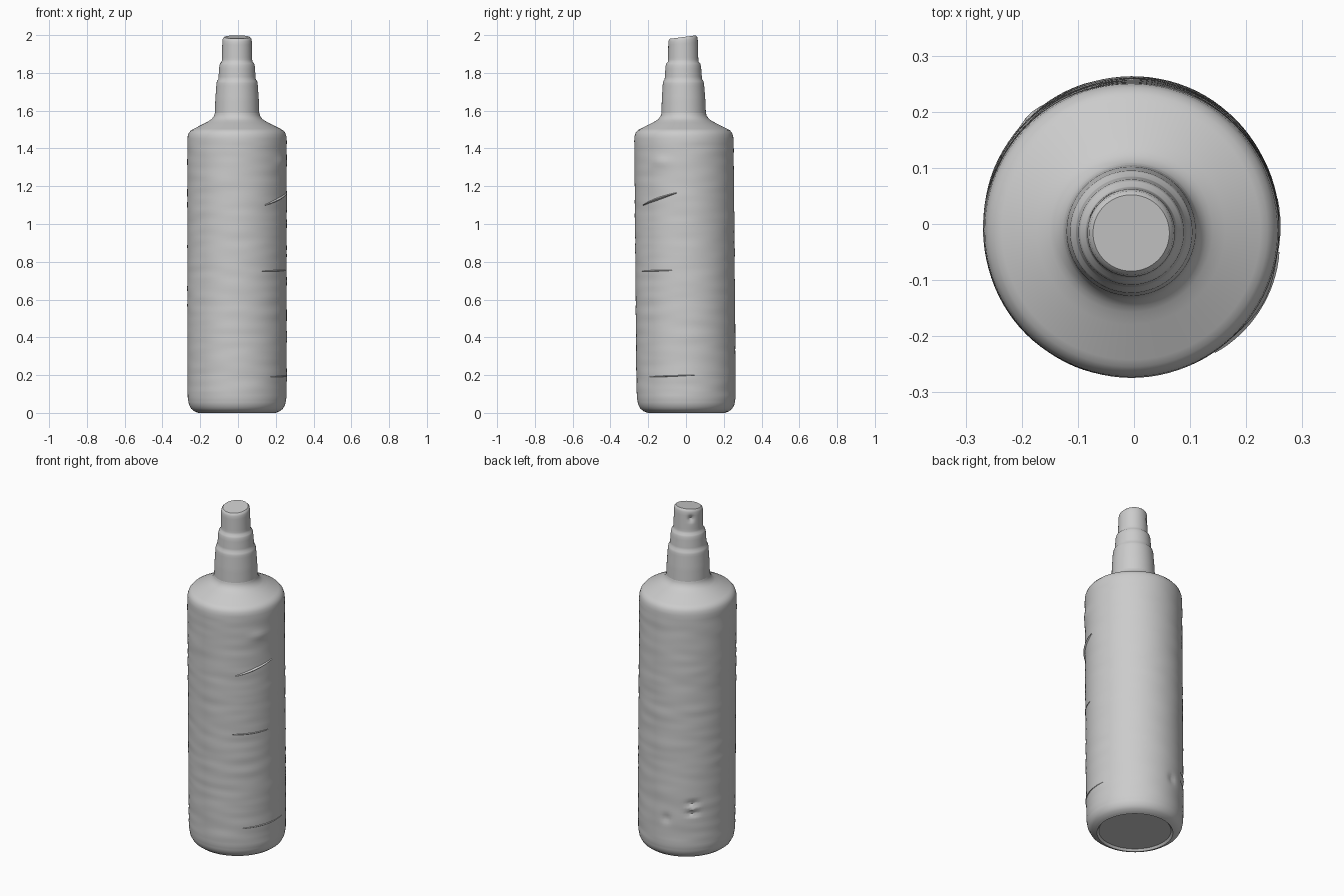
import bpy, bmesh, math
from mathutils import Vector, noise

cube = bpy.data.objects.get("Cube")
if cube:
    bpy.data.objects.remove(cube, do_unlink=True)

grey = bpy.data.materials.new("plain grey")
grey.use_nodes = True
grey.diffuse_color = (0.6, 0.6, 0.6, 1)
grey.node_tree.nodes["Principled BSDF"].inputs["Base Color"].default_value = (0.6, 0.6, 0.6, 1)

SEGS = 96


def lean(z):
    """Centre of the bottle at height z; it leans slightly to the front."""
    return -0.005, 0.002 - 0.009 * z


def refine(profile, step=0.015):
    """Subdivide the long spans of a (radius, height) profile."""
    out = [profile[0]]
    for (r0, z0), (r1, z1) in zip(profile, profile[1:]):
        n = max(1, math.ceil(math.hypot(r1 - r0, z1 - z0) / step))
        out += [(r0 + (r1 - r0) * i / n, z0 + (z1 - z0) * i / n) for i in range(1, n + 1)]
    return out


def lathe(name, profile, offset, cap_bottom=False, cap_top=False, slant=0.0):
    bm = bmesh.new()
    rings = []
    for r, z in refine(profile):
        cx, cy = lean(z)
        ring = []
        for i in range(SEGS):
            a = math.tau * i / SEGS
            rr = r + offset(a, z)
            y = rr * math.sin(a)
            tilt = slant * (y - 0.08) * max(0, (z - 1.88) / 0.12)
            ring.append(bm.verts.new((cx + rr * math.cos(a), cy + y, z + tilt)))
        rings.append(ring)
    for lo, hi in zip(rings, rings[1:]):
        for i in range(SEGS):
            j = (i + 1) % SEGS
            bm.faces.new((lo[i], lo[j], hi[j], hi[i]))
    if cap_bottom:
        bm.faces.new(rings[0][::-1])
    if cap_top:
        bm.faces.new(rings[-1])
    return finish(name, bm)


def finish(name, bm):
    mesh = bpy.data.meshes.new(name)
    bm.to_mesh(mesh)
    bm.free()
    mesh.materials.append(grey)
    ob = bpy.data.objects.new(name, mesh)
    bpy.context.collection.objects.link(ob)
    bpy.ops.object.select_all(action="DESELECT")
    ob.select_set(True)
    bpy.context.view_layer.objects.active = ob
    bpy.ops.object.shade_smooth_by_angle(angle=math.radians(40))
    return ob


# Dents and bumps: angle in degrees, height, half width, half height, depth
DENTS = [(132, 0.34, 0.03, 0.012, -0.014), (132, 0.28, 0.03, 0.012, -0.014),
         (132, 0.31, 0.03, 0.010, 0.008), (100, 0.24, 0.02, 0.025, -0.010),
         (-28, 1.33, 0.05, 0.025, 0.006)]


def body_offset(a, z):
    d = 0.0
    if 0.1 < z < 1.45:
        # faint horizontal ripples in the wrapped surface
        p = Vector((math.cos(a) * 1.5, math.sin(a) * 1.5, z * 22))
        d += 0.0022 * noise.noise(p)
        for deg, h, w, t, depth in DENTS:
            da = (a - math.radians(deg) + math.pi) % math.tau - math.pi
            d += depth * math.exp(-(da * 0.26 / w) ** 2 - ((z - h) / t) ** 2)
    return d


# Bottle body with rounded base and sloping shoulder
lathe("bottle_body", [
    (0.195, 0.012), (0.205, 0.0), (0.225, 0.008), (0.243, 0.022), (0.255, 0.045), (0.261, 0.08),
    (0.263, 0.20), (0.263, 1.44), (0.261, 1.465), (0.255, 1.483), (0.243, 1.497),
    (0.155, 1.542), (0.135, 1.555), (0.122, 1.572), (0.117, 1.59)],
    body_offset, cap_bottom=True)


# Stepped sprayer neck, with a small nozzle hole at the back left of the tip
def neck_offset(a, z):
    da = (a - math.radians(135) + math.pi) % math.tau - math.pi
    return -0.015 * math.exp(-(da * 0.08 / 0.016) ** 2 - ((z - 1.945) / 0.015) ** 2)


lathe("sprayer_neck", [
    (0.118, 1.575), (0.115, 1.66), (0.109, 1.745), (0.106, 1.757), (0.099, 1.766),
    (0.094, 1.835), (0.090, 1.85), (0.082, 1.858), (0.080, 1.87),
    (0.078, 1.975), (0.075, 1.992), (0.068, 2.0)],
    neck_offset, cap_top=True, slant=0.13)


def ridge(name, a0, a1, z0, z1, width, height):
    """Raised tapered strip that follows the wall of the body."""
    bm = bmesh.new()
    rows = []
    n = 16
    for i in range(n + 1):
        t = i / n
        a = math.radians(a0 + (a1 - a0) * t)
        z = z0 + (z1 - z0) * t
        taper = math.sin(math.pi * (0.08 + 0.84 * t)) ** 0.5
        cx, cy = lean(z)
        row = []
        for side, h in ((-1, -0.006), (0, height * taper), (1, -0.006)):
            r = 0.263 + h
            row.append(bm.verts.new((cx + r * math.cos(a), cy + r * math.sin(a),
                                     z + side * width * taper)))
        rows.append(row)
    for p, q in zip(rows, rows[1:]):
        for k in range(2):
            bm.faces.new((p[k], q[k], q[k + 1], p[k + 1]))
    return finish(name, bm)


# Wrinkles of the wrapped label
ridge("diagonal_wrinkle", -56, -9, 1.10, 1.165, 0.012, 0.009)
ridge("middle_wrinkle", -60, -15, 0.75, 0.755, 0.012, 0.003)
ridge("lower_wrinkle", -48, 10, 0.19, 0.20, 0.010, 0.004)
